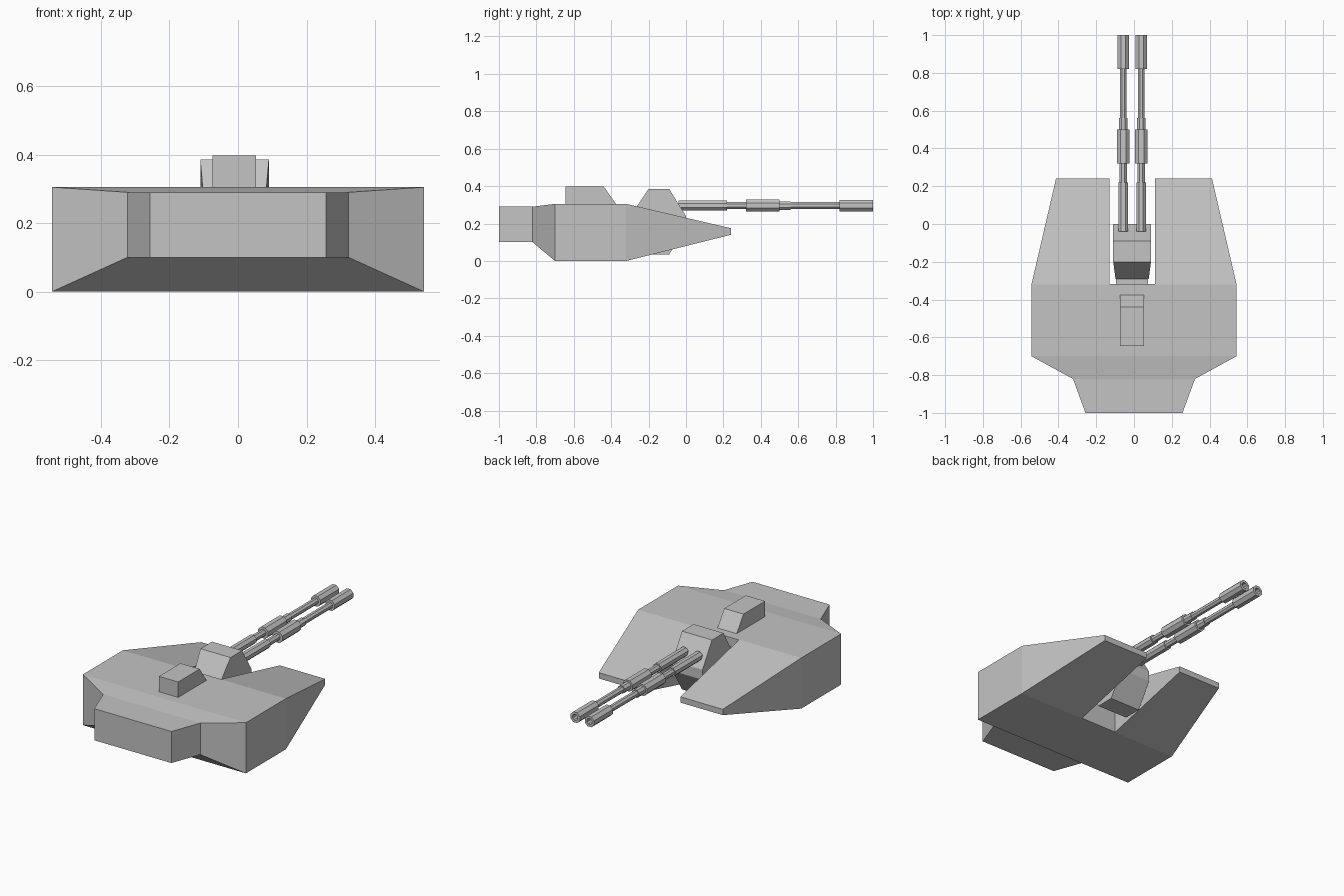
import bpy, bmesh, math

if "Cube" in bpy.data.objects:
    bpy.data.objects.remove(bpy.data.objects["Cube"], do_unlink=True)

# Single matte grey for the whole model
grey = bpy.data.materials.new("matte_grey")
grey.use_nodes = True
COLOUR = (0.55, 0.55, 0.55, 1)
grey.diffuse_color = COLOUR
bsdf = next(n for n in grey.node_tree.nodes if n.type == "BSDF_PRINCIPLED")
bsdf.inputs["Base Color"].default_value = COLOUR


def loft(name, rings):
    """Skin closed rings of points and cap both ends."""
    bm = bmesh.new()
    loops = [[bm.verts.new(p) for p in ring] for ring in rings]
    for a, b in zip(loops, loops[1:]):
        for i in range(len(a)):
            j = (i + 1) % len(a)
            bm.faces.new((a[i], a[j], b[j], b[i]))
    bm.faces.new(loops[0])
    bm.faces.new(loops[-1])
    bmesh.ops.recalc_face_normals(bm, faces=bm.faces)
    mesh = bpy.data.meshes.new(name)
    bm.to_mesh(mesh)
    bm.free()
    mesh.materials.append(grey)
    obj = bpy.data.objects.new(name, mesh)
    bpy.context.collection.objects.link(obj)
    return obj


def section(y, x0, x1, z0, z1):
    return [(x0, y, z0), (x1, y, z0), (x1, y, z1), (x0, y, z1)]


def box(name, x0, x1, y0, y1, z0, z1):
    return loft(name, [section(y0, x0, x1, z0, z1), section(y1, x0, x1, z0, z1)])


def extrude_profile(name, profile, x0, x1):
    return loft(name, [[(x, y, z) for y, z in profile] for x in (x0, x1)])


# Hull: rectangular sections (y, half width, bottom, top)
hull = loft("hull", [section(y, -w, w, z0, z1) for y, w, z0, z1 in (
    (-1.0, 0.257, 0.10, 0.29),
    (-0.82, 0.323, 0.10, 0.29),
    (-0.70, 0.543, 0.0, 0.305),
    (-0.32, 0.543, 0.0, 0.305),
    (0.24, 0.413, 0.14, 0.175))])

# Gun slot cut between the two prongs
cutter = box("slot_cutter", -0.13, 0.11, -0.317, 0.5, -0.2, 0.6)
cutter.hide_render = True
cut = hull.modifiers.new("slot", "BOOLEAN")
cut.operation = "DIFFERENCE"
cut.solver = "EXACT"
cut.object = cutter
bpy.context.view_layer.objects.active = hull
bpy.ops.object.modifier_apply(modifier=cut.name)
bpy.data.objects.remove(cutter, do_unlink=True)

# Gun mount: faceted drum, narrower at the rear
mount = extrude_profile("gun_mount", [
    (-0.29, 0.25), (-0.20, 0.385), (-0.09, 0.385), (0.0, 0.24),
    (0.0, 0.18), (-0.09, 0.035), (-0.20, 0.035), (-0.29, 0.17)], -0.11, 0.09)
for v in mount.data.vertices:
    if v.co.y < -0.25:
        v.co.x = -0.01 + (v.co.x + 0.01) * 0.88
box("mount_bracket", -0.095, 0.075, -0.33, -0.28, 0.17, 0.25)

# Sight housing on the roof
extrude_profile("sight_housing", [
    (-0.645, 0.29), (-0.645, 0.398), (-0.44, 0.398), (-0.375, 0.305),
    (-0.375, 0.29)], -0.075, 0.053)

# Twin stepped octagonal barrels with hollow muzzles (y, radius)
STEPS = [(-0.04, 0.026), (0.22, 0.026), (0.22, 0.019), (0.32, 0.019),
         (0.32, 0.033), (0.50, 0.033), (0.50, 0.023), (0.56, 0.023),
         (0.56, 0.018), (0.82, 0.018), (0.82, 0.031), (1.0, 0.031),
         (1.0, 0.017), (0.93, 0.017)]
SIDES = 8
for name, cx in (("right_barrel", -0.057), ("left_barrel", 0.038)):
    rings = []
    for y, r in STEPS:
        r /= math.cos(math.pi / SIDES)
        angles = [math.tau * (k + 0.5) / SIDES for k in range(SIDES)]
        rings.append([(cx + r * math.cos(a), y, 0.296 + r * math.sin(a))
                      for a in angles])
    loft(name, rings)
